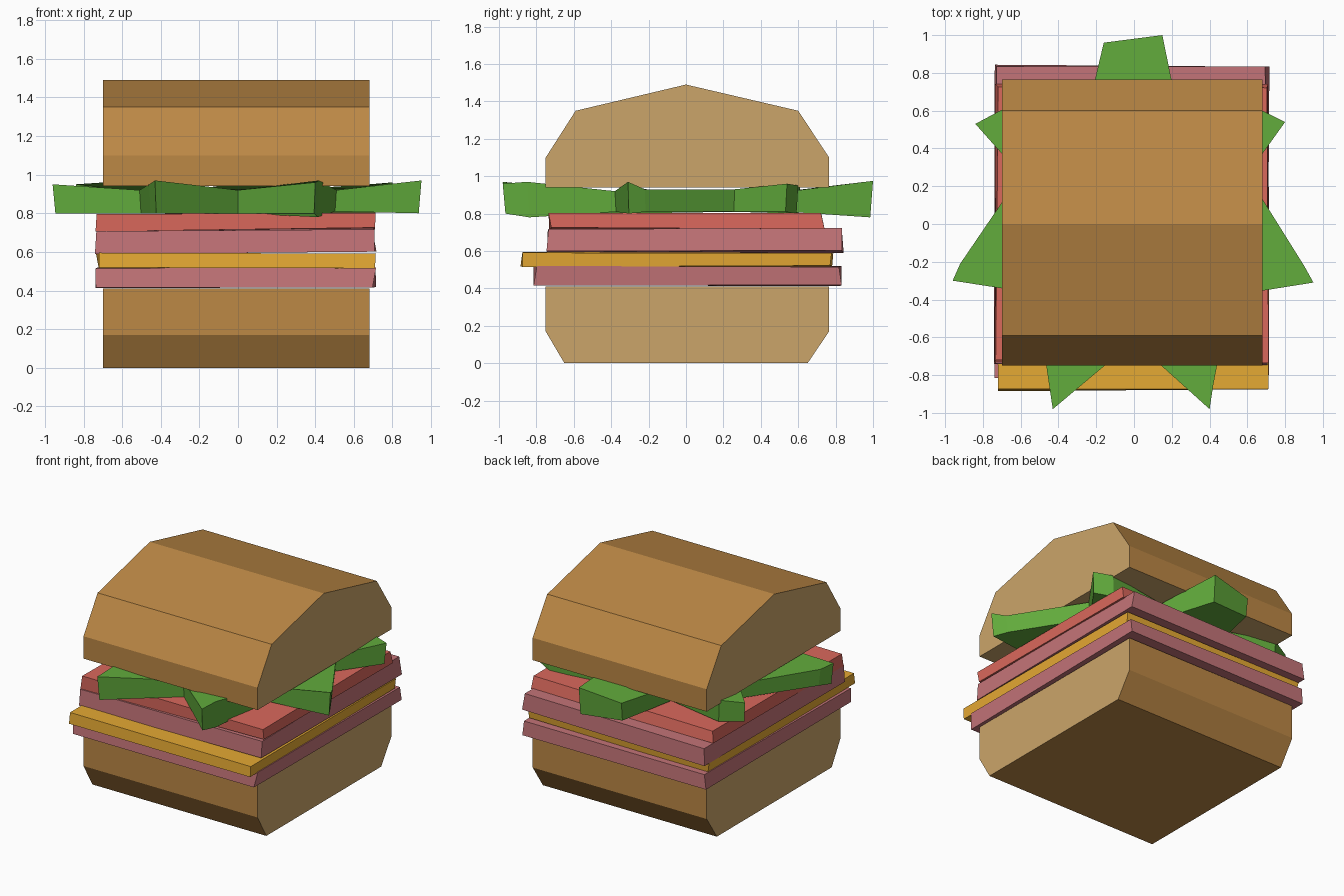
import bpy, random

if "Cube" in bpy.data.objects:
    bpy.data.objects.remove(bpy.data.objects["Cube"])
random.seed(4)


def material(name, hexcol):
    def lin(v):
        return v / 12.92 if v < 0.04045 else ((v + 0.055) / 1.055) ** 2.4
    m = bpy.data.materials.new(name)
    m.diffuse_color = [lin(int(hexcol[i:i + 2], 16) / 255) for i in (0, 2, 4)] + [1]
    m.use_nodes = True
    m.node_tree.nodes["Principled BSDF"].inputs["Base Color"].default_value = m.diffuse_color
    return m


crust = material("crust", "BC8845")
crumb = material("crumb", "CBA56A")
ham = material("ham", "C47478")
cheese = material("cheese", "E5A933")
tomato = material("tomato", "DA685C")
green = material("lettuce", "62AC3C")


def prism(name, lower, upper, *mats):
    """Closed solid between two matching rings of points."""
    n = len(lower)
    faces = [list(range(n))[::-1], list(range(n, 2 * n))]
    faces += [[i, (i + 1) % n, n + (i + 1) % n, n + i] for i in range(n)]
    me = bpy.data.meshes.new(name)
    me.from_pydata(list(lower) + list(upper), [], faces)
    for m in mats:
        me.materials.append(m)
    ob = bpy.data.objects.new(name, me)
    bpy.context.collection.objects.link(ob)
    return ob


def bun(name, profile, cut_z):
    """Loaf profile (y, z) extruded along x; sliced faces show crumb."""
    ob = prism(name, [(-0.70, y, z) for y, z in profile],
               [(0.68, y, z) for y, z in profile], crust, crumb)
    for f in ob.data.polygons:
        if abs(f.normal.x) > 0.9 or abs(f.center.z - cut_z) < 0.01:
            f.material_index = 1


bun("bottom_bun", [(-0.65, 0), (0.65, 0), (0.765, 0.17), (0.765, 0.41),
                   (-0.75, 0.41), (-0.75, 0.17)], 0.41)
bun("top_bun", [(-0.75, 0.94), (0.765, 0.94), (0.765, 1.10), (0.60, 1.35),
                (0, 1.49), (-0.59, 1.35), (-0.75, 1.10)], 0.94)


def slice_layer(name, y0, y1, z0, z1, tilt, mat):
    """Thin, slightly crooked slice."""
    def ring(z):
        j = lambda: random.uniform(-0.012, 0.012)
        return [(x + j(), y + j(), z + tilt * x + j() * 0.4)
                for x, y in ((-0.73, y0), (0.705, y0), (0.705, y1), (-0.73, y1))]
    prism(name, ring(z0), ring(z1), mat)


slice_layer("lower_ham", -0.805, 0.825, 0.416, 0.517, 0, ham)
slice_layer("cheese_slice", -0.875, 0.78, 0.518, 0.592, 0, cheese)
slice_layer("upper_ham", -0.745, 0.84, 0.597, 0.715, 0.008, ham)
slice_layer("tomato_slice", -0.73, 0.73, 0.716, 0.80, 0.008, tomato)

# lettuce: ragged seven-point leaf, (x, y, bottom z, top z)
leaf = [(0, -0.62, 0.80, 0.92), (0.40, -0.98, 0.80, 0.96), (0.42, -0.85, 0.78, 0.97),
        (0.51, -0.38, 0.81, 0.92), (0.95, -0.31, 0.80, 0.97), (0.90, -0.22, 0.81, 0.93),
        (0.60, 0.26, 0.81, 0.93), (0.80, 0.54, 0.81, 0.96), (0.68, 0.60, 0.80, 0.95),
        (0.24, 0.56, 0.81, 0.92), (0.15, 1.00, 0.78, 0.975), (-0.16, 0.96, 0.80, 0.93),
        (-0.26, 0.54, 0.81, 0.92), (-0.69, 0.61, 0.80, 0.96), (-0.84, 0.53, 0.81, 0.95),
        (-0.60, 0.26, 0.81, 0.92), (-0.92, -0.21, 0.81, 0.93), (-0.96, -0.30, 0.80, 0.95),
        (-0.51, -0.37, 0.80, 0.92), (-0.46, -0.78, 0.80, 0.95), (-0.43, -0.98, 0.80, 0.97)]
prism("lettuce_leaf", [(x * 0.985, y * 0.985, z) for x, y, z, _ in leaf],
      [(x, y, z) for x, y, _, z in leaf], green)
